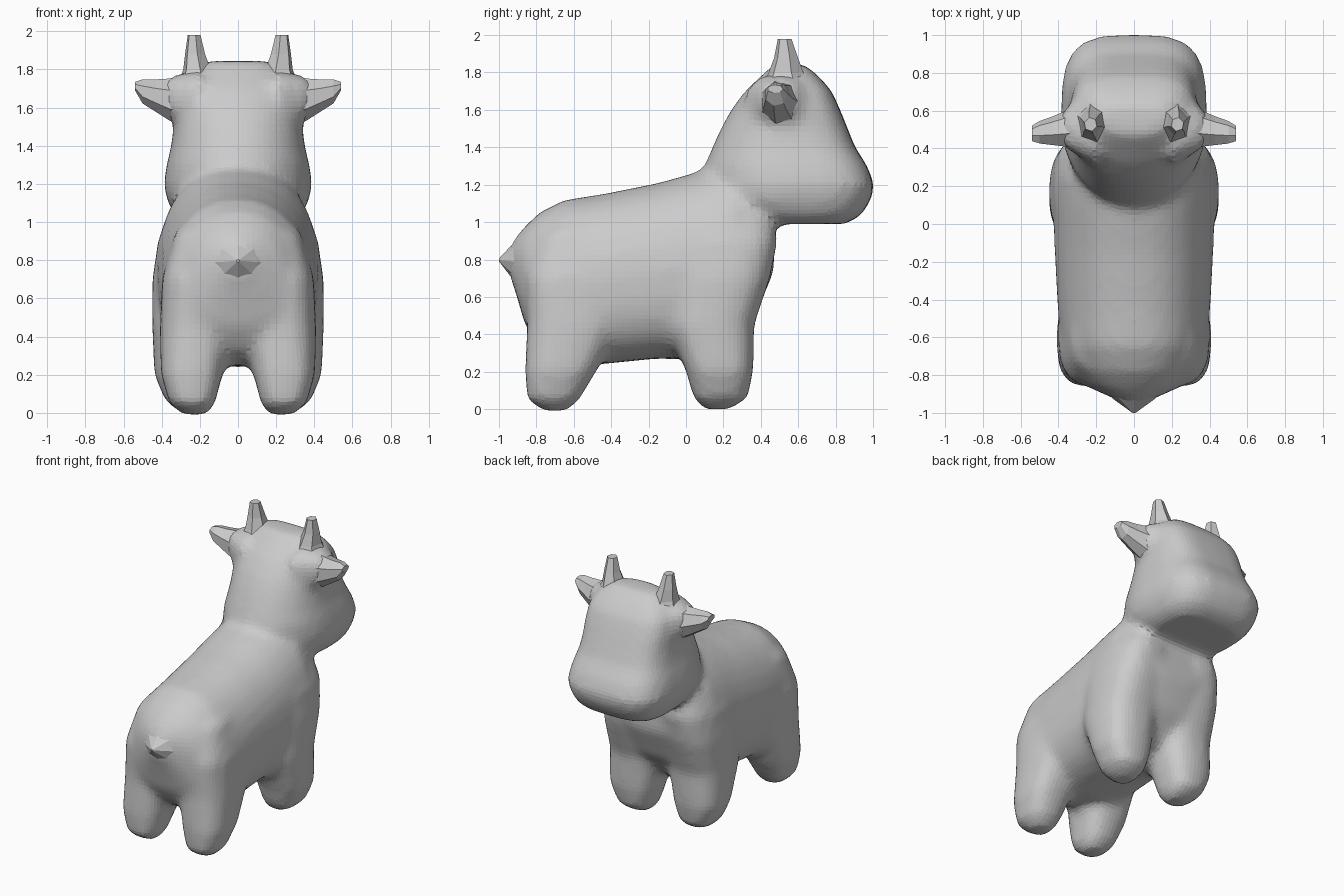
import bpy, bmesh, math
from mathutils import Vector


def spow(v, p):
    return math.copysign(abs(v) ** (2 / p), v)


def loft(bm, axis, sections, n=28, pa=2.6, pb=2.6, turn=0.0, taper=0.0, mirror=False):
    """Skin superellipse rings. Section = (position, a0, a1, b0, b1) in the two other axes."""
    ia, ib = [i for i in range(3) if i != axis]
    for sx in ((1, -1) if mirror else (1,)):
        rings = []
        for pos, a0, a1, b0, b1 in sections:
            ring = []
            for k in range(n):
                t = 2 * math.pi * k / n + turn
                c, s = math.cos(t), math.sin(t)
                p = pa if s > 0 else pb
                co = [0, 0, 0]
                co[axis] = pos
                co[ia] = (a0 + a1) / 2 + (a1 - a0) / 2 * spow(c, p) * (1 - taper * max(s, 0))
                co[ib] = (b0 + b1) / 2 + (b1 - b0) / 2 * spow(s, p)
                co[0] *= sx
                ring.append(bm.verts.new(Vector(co)))
            rings.append(ring)
        for r, q in zip(rings, rings[1:]):
            for k in range(n):
                j = (k + 1) % n
                bm.faces.new((r[k], r[j], q[j], q[k]))
        bm.faces.new(rings[0])
        bm.faces.new(rings[-1])


def finish(bm, name):
    bmesh.ops.recalc_face_normals(bm, faces=bm.faces)
    me = bpy.data.meshes.new(name)
    bm.to_mesh(me)
    bm.free()
    ob = bpy.data.objects.new(name, me)
    bpy.context.collection.objects.link(ob)
    return ob


bm = bmesh.new()

# torso: y, half width, bottom, top
torso = [(-0.95, .05, .74, .86), (-0.91, .14, .62, .92), (-0.86, .25, .45, .98),
         (-0.78, .33, .32, 1.055), (-0.65, .385, .25, 1.12), (-0.45, .405, .24, 1.15),
         (-0.15, .42, .27, 1.21), (0.1, .43, .26, 1.28), (0.25, .42, .34, 1.31),
         (0.38, .36, .52, 1.25), (0.47, .25, .74, 1.15)]
loft(bm, 1, [(y, -w, w, b, t) for y, w, b, t in torso], pa=2.3, pb=2.8, taper=.1)

# neck and head: z, half width, back, front (boxy front, round back)
head = [(0.99, .27, .35, .86), (1.04, .335, .22, .94), (1.12, .375, .1, .99),
        (1.2, .39, .10, 1.008), (1.3, .375, .10, .97), (1.4, .35, .14, .905),
        (1.5, .338, .185, .865), (1.6, .338, .24, .825), (1.7, .32, .315, .78),
        (1.78, .27, .40, .71), (1.845, .17, .47, .63)]
loft(bm, 2, [(z, -w, w, b, f) for z, w, b, f in head], pa=3.4, pb=2.1)

# front and rear legs: z, x range, y range
loft(bm, 2, [(0.0, .16, .30, .09, .24), (.06, .12, .38, .04, .33), (.2, .08, .44, 0, .36),
             (.45, .03, .45, -.1, .365), (.7, .02, .45, -.1, .45),
             (.9, .02, .42, -.1, .49), (1.08, .02, .34, -.05, .46)], mirror=True)
loft(bm, 2, [(-.01, .16, .29, -.76, -.64), (.05, .12, .36, -.85, -.57), (.2, .08, .405, -.862, -.48),
             (.45, .03, .41, -.85, -.35), (.7, .04, .40, -.86, -.3),
             (.95, .05, .33, -.78, -.35)], mirror=True)

# soft flares under ears
loft(bm, 0, [(.2, .3, .74, 1.42, 1.80), (.33, .38, .64, 1.52, 1.77),
             (.39, .42, .58, 1.58, 1.74)], n=16, mirror=True)

# fuse everything into one soft skin
body = finish(bm, "body")
m = body.modifiers.new("fuse", 'REMESH')
m.mode = 'VOXEL'
m.voxel_size = 0.03
m = body.modifiers.new("soften", 'SMOOTH')
m.factor = 0.5
m.iterations = 9

# faceted ears
bm = bmesh.new()
loft(bm, 0, [(.27, .37, .68, 1.49, 1.78), (.36, .40, .60, 1.53, 1.755), (.43, .41, .57, 1.575, 1.75),
             (.50, .42, .545, 1.62, 1.75), (.54, .435, .52, 1.69, 1.735)],
     n=7, pa=2, pb=2, mirror=True)
finish(bm, "ears")

# faceted horns
bm = bmesh.new()
loft(bm, 2, [(1.70, .08, .33, .39, .70), (1.80, .14, .29, .44, .63), (1.88, .17, .28, .47, .60),
             (1.98, .195, .265, .49, .565)], n=6, pa=2, pb=2, turn=.3, mirror=True)
finish(bm, "horns")

# pointed tail
bm = bmesh.new()
loft(bm, 1, [(-.85, -.2, .2, .60, .97), (-.93, -.105, .105, .70, .88), (-1.0, -.008, .008, .79, .805)],
     n=8, pa=2, pb=2)
finish(bm, "tail")
